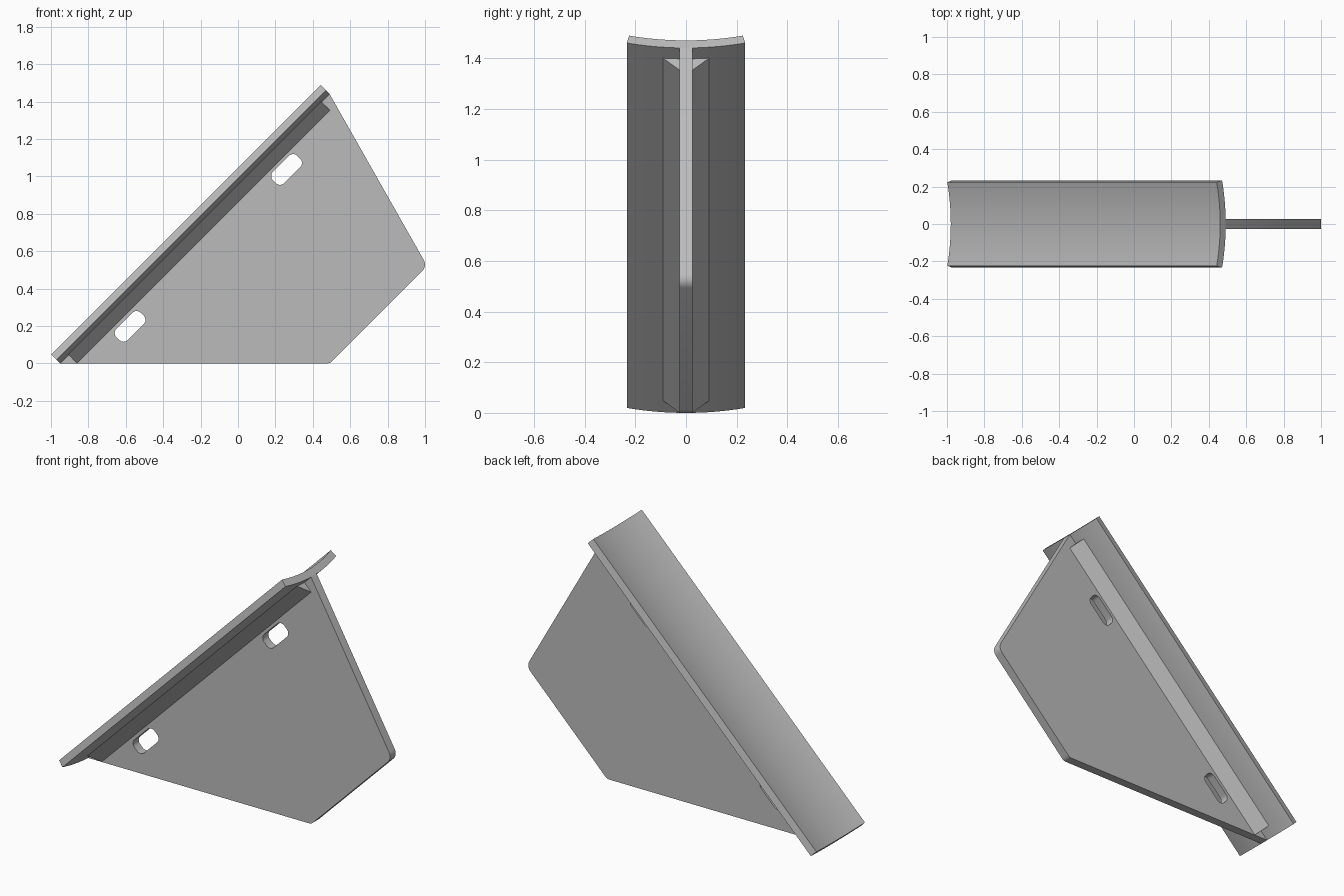
import bpy, bmesh, math
from mathutils import Vector, Matrix

old = bpy.data.objects.get("Cube")
if old:
    bpy.data.objects.remove(old, do_unlink=True)

grey = bpy.data.materials.new("plain grey")
grey.use_nodes = True
tone = (0.5, 0.5, 0.5, 1)
grey.diffuse_color = tone
grey.node_tree.nodes["Principled BSDF"].inputs["Base Color"].default_value = tone

# Slope frame: "along" climbs the ramp, "out" points away from the web
along = Vector((1, 0, 1)).normalized()
out = Vector((-1, 0, 1)).normalized()
side = Vector((0, 1, 0))
foot = Vector((-0.95, 0, 0))
LENGTH = 2.037
HALF_WEB = 0.026


def prism(name, profile, origin, u, v, sweep):
    """Extrude a flat profile, drawn on axes u and v, by the sweep vector."""
    bm = bmesh.new()
    face = bm.faces.new([bm.verts.new(origin + u * a + v * b) for a, b in profile])
    moved = bmesh.ops.extrude_face_region(bm, geom=[face], use_keep_orig=True)
    verts = [g for g in moved["geom"] if isinstance(g, bmesh.types.BMVert)]
    bmesh.ops.translate(bm, verts=verts, vec=sweep)
    bmesh.ops.recalc_face_normals(bm, faces=bm.faces)
    mesh = bpy.data.meshes.new(name)
    bm.to_mesh(mesh)
    bm.free()
    mesh.materials.append(grey)
    obj = bpy.data.objects.new(name, mesh)
    bpy.context.collection.objects.link(obj)
    return obj


def rounded(corners, steps=8):
    """Round polygon corners given as (x, y, radius)."""
    result = []
    for i, (x, y, r) in enumerate(corners):
        p = Vector((x, y))
        if r == 0:
            result.append(p)
            continue
        a = (Vector(corners[i - 1][:2]) - p).normalized()
        b = (Vector(corners[(i + 1) % len(corners)][:2]) - p).normalized()
        half = a.angle(b) / 2
        centre = p + (a + b).normalized() * r / math.sin(half)
        start = p + a * r / math.tan(half) - centre
        end = p + b * r / math.tan(half) - centre
        turn = math.atan2(start.x * end.y - start.y * end.x, start.dot(end))
        for k in range(steps + 1):
            result.append(centre + Matrix.Rotation(turn * k / steps, 2) @ start)
    return result


def smooth(obj):
    bpy.ops.object.select_all(action="DESELECT")
    obj.select_set(True)
    bpy.context.view_layer.objects.active = obj
    bpy.ops.object.shade_smooth_by_angle(angle=math.radians(30))


# Curved saddle plate, an arc band swept up the slope
RADIUS, THICK, SPREAD, STEPS = 1.0, 0.042, 0.236, 24
angles = [SPREAD * (2 * k / STEPS - 1) for k in range(STEPS + 1)]


def arc(r, order):
    return [(r * math.sin(a), RADIUS - r * math.cos(a)) for a in order]


band = arc(RADIUS, angles) + arc(RADIUS - THICK, reversed(angles))
saddle = prism("saddle_plate", band, foot, side, out, along * LENGTH)
smooth(saddle)

# Upright web, its sloped edge buried slightly in the saddle
tuck = 0.014
outline = rounded([
    (-0.95, 0, 0), (0.492, 0, 0.04), (1.012, 0.52, 0.05),
    (0.49, 1.44, 0), (0.49 - tuck, 1.44 + tuck, 0), (-0.95 - tuck, tuck, 0)])
web = prism("web_plate", outline, side * -HALF_WEB, Vector((1, 0, 0)),
            Vector((0, 0, 1)), side * 2 * HALF_WEB)

# Two strap slots cut through the web
for x, z in ((0.26, 1.037), (-0.577, 0.198)):
    h, w, r = 0.092, 0.043, 0.032
    shape = rounded([(-h, -w, r), (h, -w, r), (h, w, r), (-h, w, r)])
    cutter = prism("slot_cutter", shape, Vector((x, -0.2, z)), along, out, side * 0.4)
    cutter.hide_render = True
    cut = web.modifiers.new("slot", "BOOLEAN")
    cut.operation, cut.solver, cut.object = "DIFFERENCE", "EXACT", cutter
    bpy.context.view_layer.objects.active = web
    bpy.ops.object.modifier_apply(modifier=cut.name)
    bpy.data.objects.remove(cutter, do_unlink=True)
smooth(web)

# Triangular gusset strips in the corners between web and saddle
for name, s in (("front_gusset", -1), ("back_gusset", 1)):
    triangle = [(s * 0.02, 0.006), (s * 0.093, 0.006),
                (s * HALF_WEB, -0.062), (s * 0.02, -0.062)]
    prism(name, triangle, foot + along * 0.064, side, out, along * 1.912)
